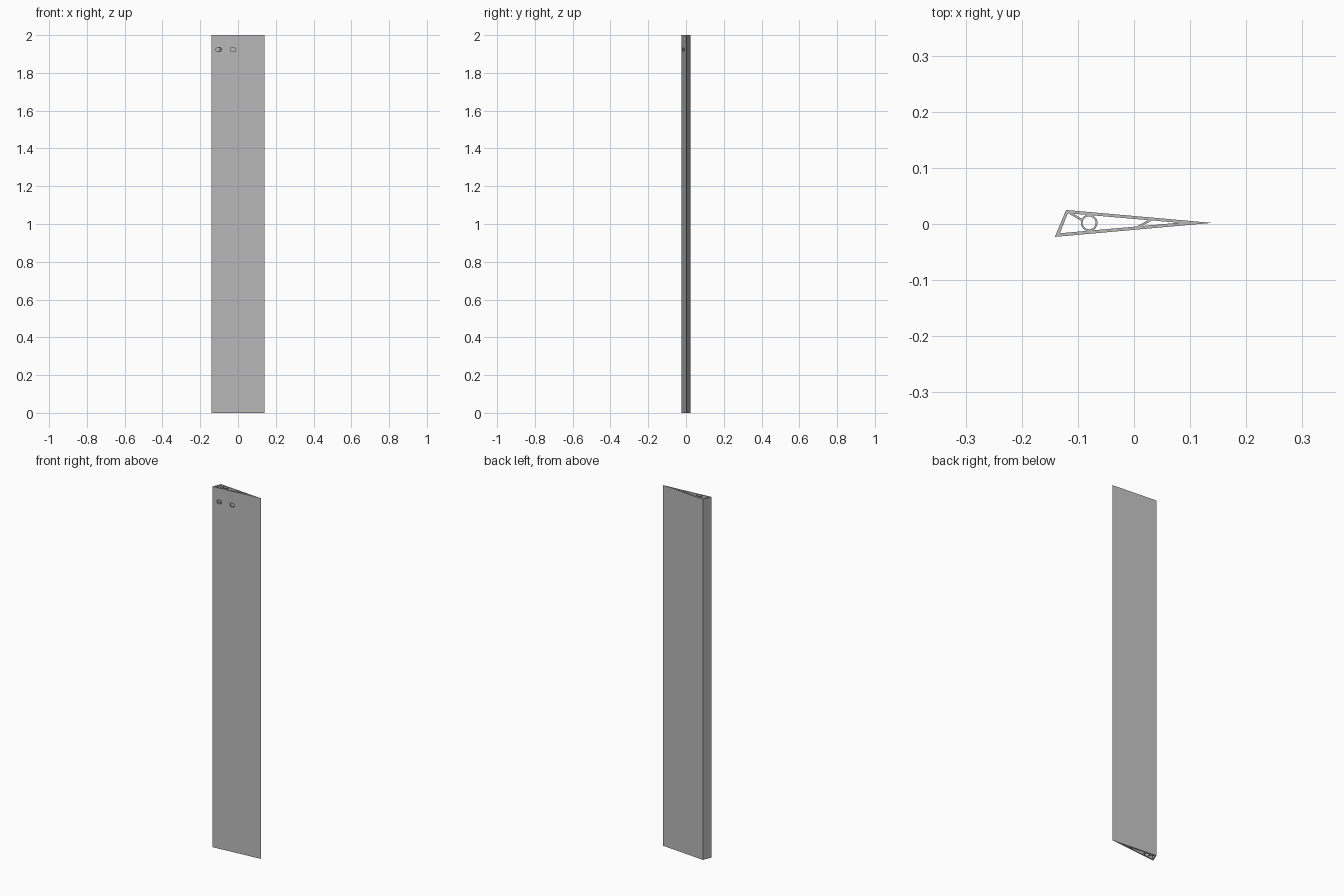
import bpy, bmesh
from math import cos, sin, pi
from mathutils import Vector

cube = bpy.data.objects.get("Cube")
if cube:
    bpy.data.objects.remove(cube, do_unlink=True)

HEIGHT = 2.0
grey = bpy.data.materials.new("plain grey")
grey.use_nodes = True
COLOUR = (0.50, 0.50, 0.50, 1)
grey.diffuse_color = COLOUR
grey.node_tree.nodes["Principled BSDF"].inputs["Base Color"].default_value = COLOUR


def finish(name, bm):
    bmesh.ops.recalc_face_normals(bm, faces=bm.faces)
    mesh = bpy.data.meshes.new(name)
    bm.to_mesh(mesh)
    bm.free()
    mesh.materials.append(grey)
    obj = bpy.data.objects.new(name, mesh)
    bpy.context.collection.objects.link(obj)
    return obj


def hollow_prism(name, outer, inner):
    """Full-height extrusion between two matching outlines."""
    bm = bmesh.new()
    rings = [[bm.verts.new((x, y, z)) for x, y in loop]
             for loop, z in ((outer, 0), (outer, HEIGHT), (inner, HEIGHT), (inner, 0))]
    n = len(outer)
    for k in range(4):
        a, b = rings[k], rings[(k + 1) % 4]
        for i in range(n):
            j = (i + 1) % n
            bm.faces.new((a[i], a[j], b[j], b[i]))
    return finish(name, bm)


def solid_prism(name, outline, axis, start, length):
    """Closed extrusion of an outline along y or z."""
    bm = bmesh.new()
    place = (lambda u, v: (u, v, start)) if axis == "z" else (lambda u, v: (u, start, v))
    face = bm.faces.new([bm.verts.new(place(u, v)) for u, v in outline])
    moved = bmesh.ops.extrude_face_region(bm, geom=[face])["geom"]
    step = Vector((0, 0, length)) if axis == "z" else Vector((0, length, 0))
    bmesh.ops.translate(bm, vec=step, verts=[v for v in moved if isinstance(v, bmesh.types.BMVert)])
    return finish(name, bm)


def circle(cx, cy, r, n=32):
    return [(cx + r * cos(2 * pi * i / n), cy + r * sin(2 * pi * i / n)) for i in range(n)]


def strip(p, q, width):
    p, q = Vector(p), Vector(q)
    side = (q - p).orthogonal().normalized() * width / 2
    return [p - side, q - side, q + side, p + side]


# Wedge-shaped outer skin
skin = hollow_prism("wedge_skin",
                    [(-0.141, -0.023), (0.139, 0.002), (-0.121, 0.025)],
                    [(-0.132, -0.0165), (0.080, 0.0022), (-0.118, 0.0192)])

# Slots through the front wall near the top
for i, x in enumerate((-0.102, -0.027)):
    w, h, c = 0.0135, 0.0105, 0.005
    outline = [(x - w, -h + c), (x - w + c, -h), (x + w - c, -h), (x + w, -h + c),
               (x + w, h - c), (x + w - c, h), (x - w + c, h), (x - w, h - c)]
    cutter = solid_prism(f"slot_cutter_{i + 1}", [(u, v + 1.923) for u, v in outline],
                         "y", -0.05, 0.052)
    cutter.hide_render = True
    cutter.hide_set(True)
    mod = skin.modifiers.new("slot", "BOOLEAN")
    mod.operation = "DIFFERENCE"
    mod.solver = "EXACT"
    mod.object = cutter

# Apply the cuts, then drop the cutters
bpy.context.view_layer.objects.active = skin
for mod in list(skin.modifiers):
    cutter = mod.object
    bpy.ops.object.modifier_apply(modifier=mod.name)
    bpy.data.objects.remove(cutter, do_unlink=True)

# Round tube inside the wide end
tube = hollow_prism("inner_tube", circle(-0.080, 0.002, 0.0148), circle(-0.080, 0.002, 0.0115))

# Diagonal ribs
solid_prism("tube_rib", strip((-0.114, 0.0195), (-0.091, 0.006), 0.004), "z", 0, HEIGHT)
solid_prism("middle_rib", strip((0.006, -0.006), (0.031, 0.008), 0.004), "z", 0, HEIGHT)

# Smooth the round tube only
bpy.ops.object.select_all(action="DESELECT")
tube.select_set(True)
bpy.context.view_layer.objects.active = tube
bpy.ops.object.shade_smooth_by_angle()
